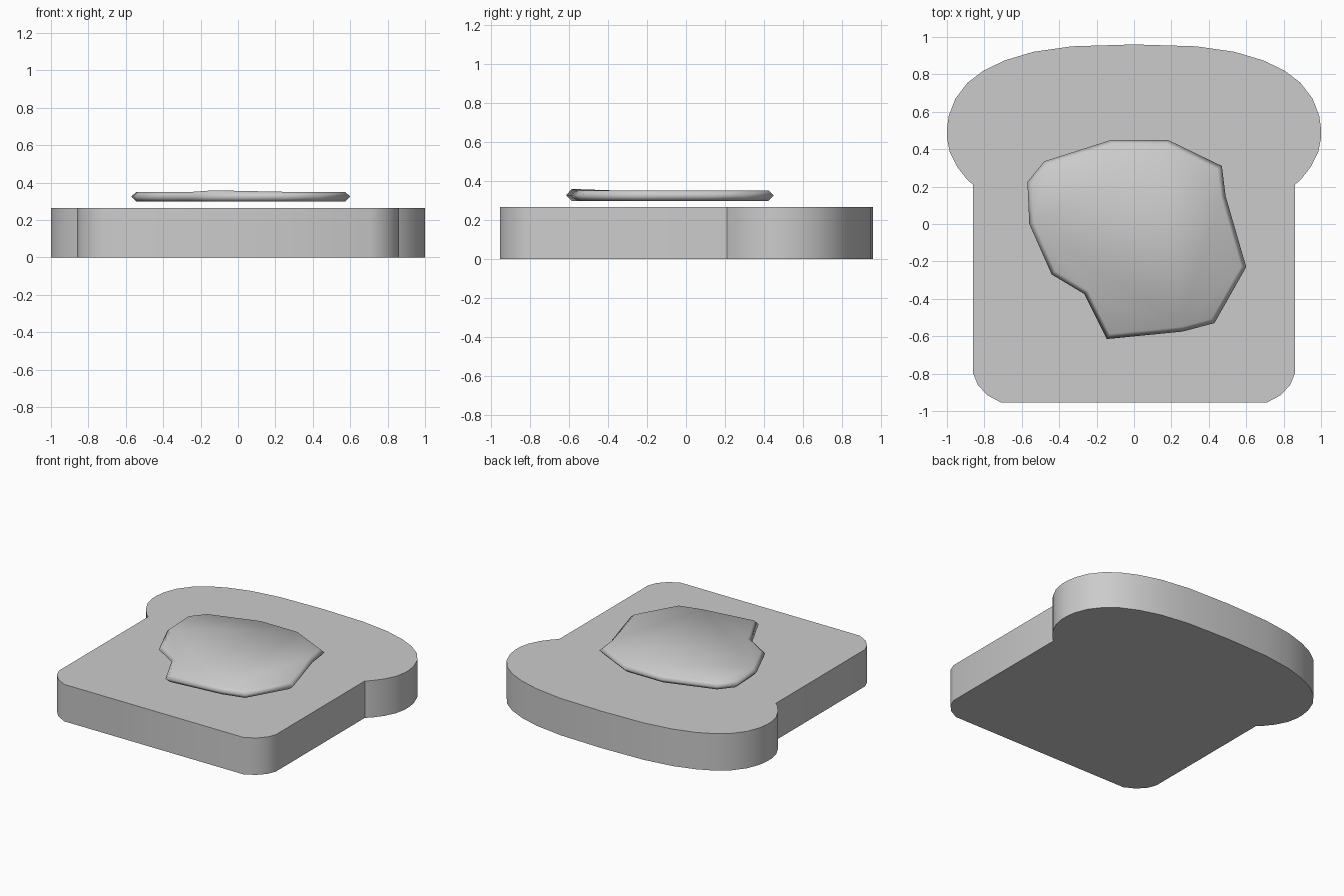
import bpy, bmesh, math
from mathutils import Vector

cube = bpy.data.objects.get("Cube")
if cube:
    bpy.data.objects.remove(cube, do_unlink=True)

grey = bpy.data.materials.new("plain_grey")
grey.use_nodes = True
colour = (0.6, 0.6, 0.6, 1)
grey.diffuse_color = colour
grey.node_tree.nodes["Principled BSDF"].inputs["Base Color"].default_value = colour


def offset(outline, distance):
    """Move each corner of a closed outline inward along its mitre."""
    points = [Vector(p) for p in outline]
    result = []
    for i, p in enumerate(points):
        before = (p - points[i - 1]).normalized()
        after = (points[(i + 1) % len(points)] - p).normalized()
        n1 = Vector((-before.y, before.x))
        n2 = Vector((-after.y, after.x))
        result.append(p + (n1 + n2) * distance / (1 + n1.dot(n2)))
    return result


def stack(name, rings, angle):
    """Join rings of (outline, height) from bottom to top and cap both ends."""
    bm = bmesh.new()
    loops = [[bm.verts.new((p[0], p[1], z)) for p in ring] for ring, z in rings]
    count = len(loops[0])
    for low, high in zip(loops, loops[1:]):
        for i in range(count):
            j = (i + 1) % count
            bm.faces.new((low[i], low[j], high[j], high[i]))
    bm.faces.new(loops[0][::-1])
    bm.faces.new(loops[-1])
    mesh = bpy.data.meshes.new(name)
    bm.to_mesh(mesh)
    bm.free()
    mesh.materials.append(grey)
    obj = bpy.data.objects.new(name, mesh)
    bpy.context.collection.objects.link(obj)
    bpy.ops.object.select_all(action='DESELECT')
    obj.select_set(True)
    bpy.context.view_layer.objects.active = obj
    bpy.ops.object.shade_smooth_by_angle(angle=math.radians(angle))
    return obj


# Bread slice: right-hand half of the crust, mirrored
half = [(0.71, -0.955), (0.785, -0.915), (0.835, -0.86), (0.86, -0.80),
        (0.86, 0.21), (0.89, 0.235), (0.945, 0.305), (0.985, 0.385),
        (1, 0.46), (1, 0.51), (0.99, 0.58), (0.955, 0.67), (0.89, 0.755),
        (0.805, 0.82), (0.69, 0.875), (0.54, 0.92), (0.33, 0.95)]
crust = half + [(0, 0.96)] + [(-x, y) for x, y in reversed(half)]
stack("bread_slice", [(crust, 0), (crust, 0.265)], 30)

# Butter: an irregular pat with a bevelled rim, hovering above the bread
pat = [(-0.12, 0.45), (-0.48, 0.335), (-0.57, 0.225), (-0.56, 0),
       (-0.44, -0.27), (-0.265, -0.375), (-0.145, -0.615), (0.26, -0.575),
       (0.43, -0.53), (0.60, -0.23), (0.49, 0.15), (0.47, 0.31), (0.18, 0.45)]
inner = offset(pat, 0.026)
butter = stack("butter", [(inner, 0.298), (pat, 0.326), (inner, 0.351)], 180)

# Lifted corner of the butter
tip = min((v for v in butter.data.vertices if v.co.z > 0.34), key=lambda v: v.co.y)
tip.co.z += 0.008
